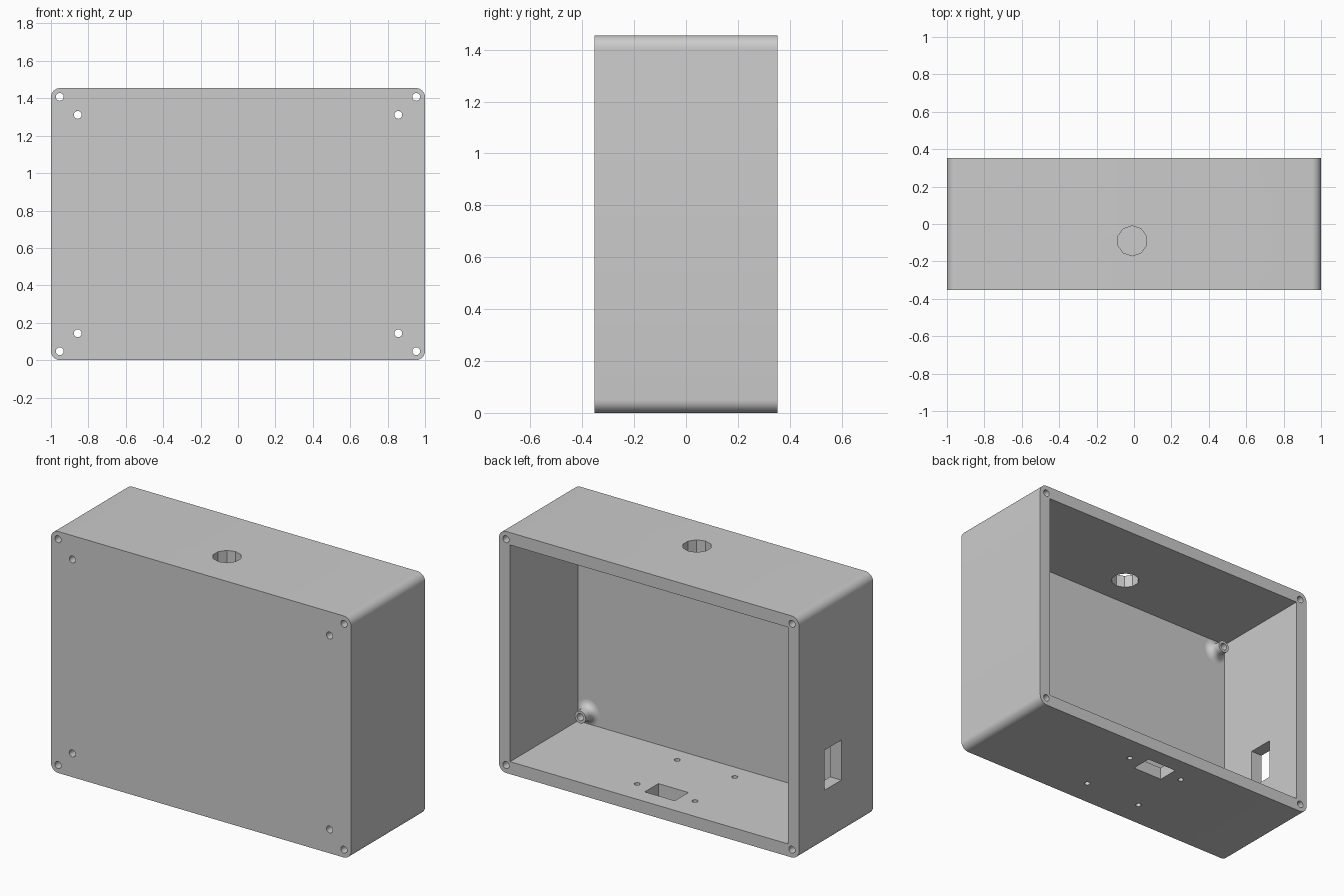
import bpy, bmesh
from math import pi, sin, cos, radians
from mathutils import Matrix, Vector

cube = bpy.data.objects.get("Cube")
if cube:
    bpy.data.objects.remove(cube, do_unlink=True)

W, D, H = 2.0, 0.705, 1.455      # outer size
WALL, PANEL = 0.075, 0.06        # side wall and front panel thickness
INNER_Y = -D / 2 + PANEL

grey = bpy.data.materials.new("plain grey")
grey.use_nodes = True
grey.diffuse_color = (0.6, 0.6, 0.6, 1)
grey.node_tree.nodes["Principled BSDF"].inputs["Base Color"].default_value = (0.6, 0.6, 0.6, 1)


def finish(bm, name):
    bmesh.ops.recalc_face_normals(bm, faces=bm.faces)
    mesh = bpy.data.meshes.new(name)
    bm.to_mesh(mesh)
    bm.free()
    mesh.materials.append(grey)
    obj = bpy.data.objects.new(name, mesh)
    bpy.context.collection.objects.link(obj)
    return obj


def activate(obj):
    bpy.ops.object.select_all(action="DESELECT")
    obj.select_set(True)
    bpy.context.view_layer.objects.active = obj


def add_box(bm, x, y, z):
    """Box from (low, high) ranges on each axis."""
    size = [b - a for a, b in (x, y, z)]
    mid = [(a + b) / 2 for a, b in (x, y, z)]
    bmesh.ops.create_cube(bm, size=1, matrix=Matrix.Translation(mid) @ Matrix.Diagonal((*size, 1)))


def add_rod(bm, centre, radius, length, sides, axis="Z"):
    turn = Matrix.Rotation(pi / 2, 4, "X") if axis == "Y" else Matrix.Identity(4)
    bmesh.ops.create_cone(bm, cap_ends=True, segments=sides, radius1=radius, radius2=radius,
                          depth=length, matrix=Matrix.Translation(centre) @ turn)


def cut(target, bm):
    cutter = finish(bm, "cutter")
    cutter.hide_render = True
    mod = target.modifiers.new("cut", "BOOLEAN")
    mod.operation, mod.solver, mod.object = "DIFFERENCE", "EXACT", cutter
    activate(target)
    bpy.ops.object.modifier_apply(modifier=mod.name)
    bpy.data.objects.remove(cutter, do_unlink=True)


def four_corners(dx, dz):
    return [(sx * dx, H / 2 + sz * dz) for sx in (-1, 1) for sz in (-1, 1)]


# Enclosure body: rounded rectangle extruded from front to back
R, STEPS = 0.05, 8
bm = bmesh.new()
outline = []
for k, (sx, sz) in enumerate([(1, 1), (-1, 1), (-1, -1), (1, -1)]):
    for i in range(STEPS + 1):
        a = (k + i / STEPS) * pi / 2
        outline.append(bm.verts.new((sx * (W / 2 - R) + R * cos(a), -D / 2,
                                     H / 2 + sz * (H / 2 - R) + R * sin(a))))
front = bm.faces.new(outline)
back = bmesh.ops.extrude_face_region(bm, geom=[front])["geom"]
bmesh.ops.translate(bm, vec=(0, D, 0), verts=[v for v in back if isinstance(v, bmesh.types.BMVert)])
body = finish(bm, "enclosure_body")

# Cavity, open at the back
bm = bmesh.new()
add_box(bm, (WALL - W / 2, W / 2 - WALL), (INNER_Y, D), (WALL, H - WALL))
cut(body, bm)

# Screw holes: corner bores run full depth, inner ones pierce the panel
SCREW = 0.021
BOSS = four_corners(0.857, 0.584)
bm = bmesh.new()
for x, z in four_corners(0.953, 0.68):
    add_rod(bm, (x, 0, z), SCREW, 1, 16, "Y")
for x, z in BOSS:
    add_rod(bm, (x, -D / 2, z), SCREW, 0.3, 16, "Y")
cut(body, bm)

# Top cable hole, floor socket with four screw holes, side slot
bm = bmesh.new()
add_rod(bm, (-0.01, -0.09, H), 0.08, 0.3, 10)
add_box(bm, (-0.1, 0.1), (0.12, 0.25), (-0.1, 0.2))
for x in (-0.192, 0.192):
    for y in (-0.19, 0.19):
        add_rod(bm, (x, y, 0), 0.017, 0.3, 12)
add_box(bm, (-1.1, -0.8), (-0.05, 0.112), (0.325, 0.566))
cut(body, bm)

# Standoffs: flared collars revolved around the inner screw holes
HEIGHT, TOP_R, FLARE = 0.075, 0.037, 0.04
profile = [(SCREW, 0), (SCREW, HEIGHT), (TOP_R, HEIGHT)]
for i in range(7):
    a = radians(15 * i)
    profile.append((TOP_R + FLARE * (1 - cos(a)), FLARE * (1 - sin(a))))
standoffs = []
for n, (x, z) in enumerate(BOSS):
    bm = bmesh.new()
    ring = [bm.verts.new((x + r, INNER_Y + y, z)) for r, y in profile]
    edges = [bm.edges.new((a, b)) for a, b in zip(ring, ring[1:] + ring[:1])]
    bmesh.ops.spin(bm, geom=ring + edges, cent=(x, 0, z), axis=Vector((0, 1, 0)),
                   angle=2 * pi, steps=24, use_merge=True)
    bmesh.ops.remove_doubles(bm, verts=bm.verts, dist=0.0001)
    standoffs.append(finish(bm, f"standoff_{n + 1}"))

for obj in [body] + standoffs:
    activate(obj)
    bpy.ops.object.shade_smooth_by_angle(angle=radians(30))
